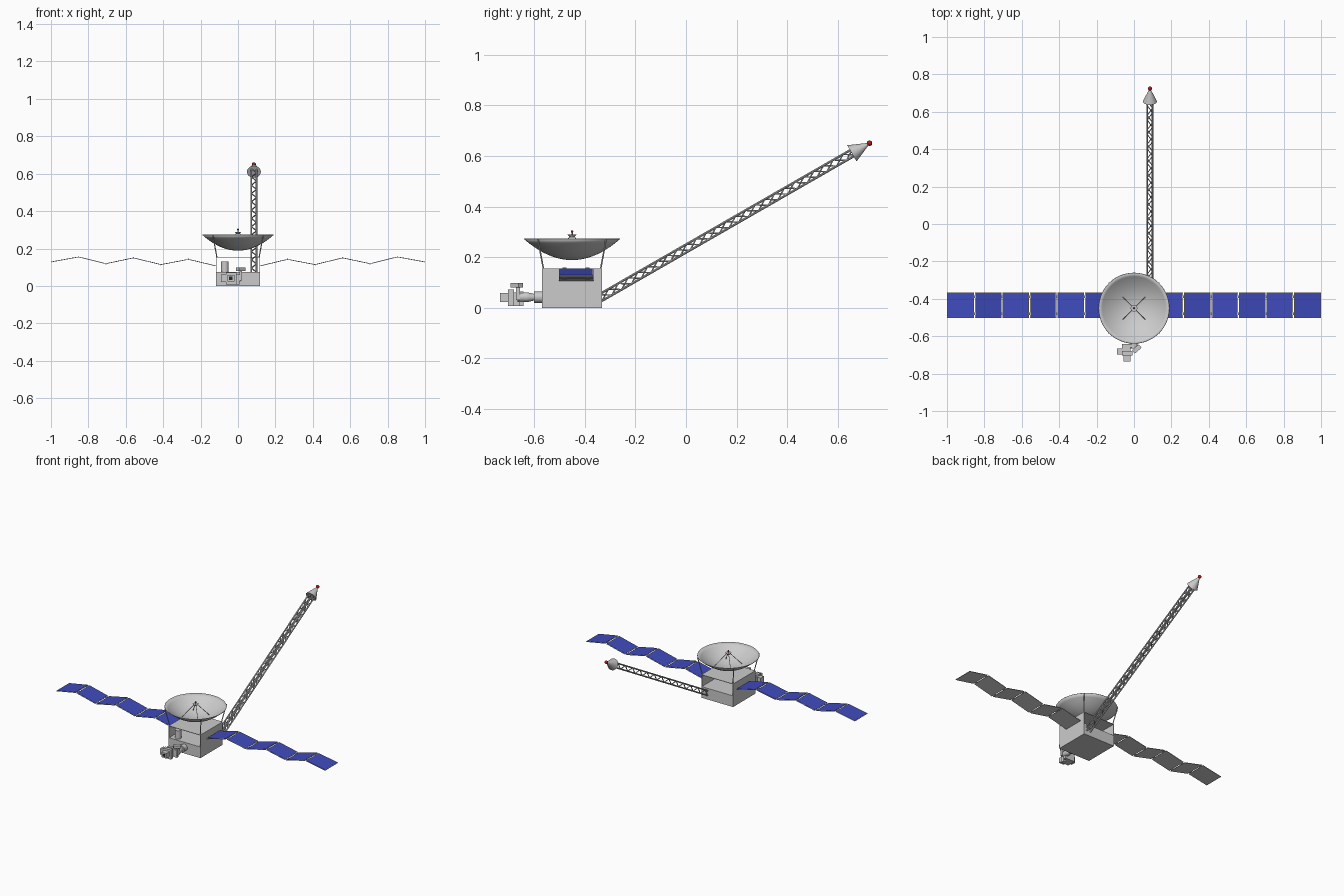
import bpy, bmesh, math
from mathutils import Vector, Matrix

if "Cube" in bpy.data.objects:
    bpy.data.objects.remove(bpy.data.objects["Cube"])


def material(name, rgb):
    m = bpy.data.materials.new(name)
    m.diffuse_color = (*rgb, 1)
    m.use_nodes = True
    m.node_tree.nodes["Principled BSDF"].inputs["Base Color"].default_value = m.diffuse_color
    return m


BLUE = material("cell_blue", (0.05, 0.07, 0.5))
RED = material("tip_red", (0.45, 0.01, 0.01))
DARK = material("lens_dark", (0.02, 0.02, 0.02))


def finish(name, bm, mat=None, smooth=False):
    me = bpy.data.meshes.new(name)
    bm.to_mesh(me)
    bm.free()
    ob = bpy.data.objects.new(name, me)
    bpy.context.collection.objects.link(ob)
    if mat:
        me.materials.append(mat)
    if smooth:
        bpy.ops.object.select_all(action='DESELECT')
        ob.select_set(True)
        bpy.context.view_layer.objects.active = ob
        bpy.ops.object.shade_smooth_by_angle(angle=math.radians(40))
    return ob


def add_box(bm, lo, hi):
    lo, hi = Vector(lo), Vector(hi)
    bmesh.ops.create_cube(bm, size=1, matrix=Matrix.Translation((lo + hi) / 2) @ Matrix.Diagonal((*(hi - lo), 1)))


def add_rod(bm, a, b, r1, r2=None, sides=8):
    a, b = Vector(a), Vector(b)
    d = b - a
    m = Matrix.Translation((a + b) / 2) @ d.to_track_quat('Z', 'Y').to_matrix().to_4x4()
    bmesh.ops.create_cone(bm, cap_ends=True, segments=sides, radius1=r1,
                          radius2=r1 if r2 is None else r2, depth=d.length, matrix=m)


def boxes(name, items, mat=None):
    bm = bmesh.new()
    for lo, hi in items:
        add_box(bm, lo, hi)
    return finish(name, bm, mat)


def rods(name, items, mat=None, sides=8, smooth=True):
    bm = bmesh.new()
    for it in items:
        add_rod(bm, *it, sides=sides)
    return finish(name, bm, mat, smooth)


def ball(name, c, r, mat):
    bm = bmesh.new()
    bmesh.ops.create_uvsphere(bm, u_segments=16, v_segments=10, radius=r, matrix=Matrix.Translation(c))
    return finish(name, bm, mat, True)


CY, H = -0.45, 0.118      # body centre in y and half width

# Body: solid lower box, upper bay open to front and back
boxes("lower_body", [((-H, CY - H, 0), (H, CY + H, 0.075))])
boxes("upper_bay", [((-H, CY - H, 0.075), (-H + 0.003, CY + H, 0.155)),
                    ((H - 0.003, CY - H, 0.075), (H, CY + H, 0.155)),
                    ((-H, CY - H, 0.152), (H, CY + H, 0.155))])
rods("bay_canister", [((-0.07, -0.535, 0.075), (-0.07, -0.535, 0.13), 0.02)], sides=24)

# Folded solar wings: thin backing boards with blue cells and hinges
zs = [0.107, 0.142, 0.114, 0.15, 0.119, 0.155, 0.128]
Y0, Y1 = -0.502, -0.366
step = (1 - H) / 6
for side, label in ((1, "right"), (-1, "left")):
    boards, cells, hinges = bmesh.new(), bmesh.new(), bmesh.new()
    for i in range(6):
        a = Vector((side * (H + step * i), 0, zs[i]))
        b = Vector((side * (H + step * (i + 1)), 0, zs[i + 1]))
        d = (b - a).normalized()
        n = Vector((-d.z, 0, d.x)) * side
        p, q = a + d * (0.004 if i else 0), b - d * (0.004 if i < 5 else 0)
        for bm, inset, low, high in ((boards, 0, -0.002, 0.001), (cells, 0.003, 0.001, 0.0018)):
            vs = []
            for y in (Y0 + inset, Y1 - inset):
                for base, h in ((p + d * inset, low), (q - d * inset, low),
                                (q - d * inset, high), (p + d * inset, high)):
                    vs.append(bm.verts.new(base + n * h + Vector((0, y, 0))))
            bm.faces.new(vs[:4])
            bm.faces.new(vs[4:])
            for k in range(4):
                bm.faces.new((vs[k], vs[(k + 1) % 4], vs[4 + (k + 1) % 4], vs[4 + k]))
        if i:
            for y in (Y0 + 0.015, Y1 - 0.03):
                add_rod(hinges, a + Vector((0, y, 0)), a + Vector((0, y + 0.015, 0)), 0.004)
    for bm in (boards, cells):
        bmesh.ops.recalc_face_normals(bm, faces=bm.faces)
    finish(label + "_wing_boards", boards)
    finish(label + "_wing_cells", cells, BLUE)
    finish(label + "_wing_hinges", hinges)

# Dish: parabolic bowl spun around its axis, given a thin wall
N, R, ZB, ZR = 48, 0.189, 0.19, 0.273
bm = bmesh.new()
prof = [bm.verts.new((R * k / 10, 0, ZB + (ZR - ZB) * (k / 10) ** 2)) for k in range(11)]
edges = [bm.edges.new(e) for e in zip(prof, prof[1:])]
bmesh.ops.spin(bm, geom=prof + edges, cent=(0, 0, 0), axis=(0, 0, 1), angle=math.tau, steps=N)
bmesh.ops.remove_doubles(bm, verts=bm.verts, dist=0.0005)
bmesh.ops.recalc_face_normals(bm, faces=bm.faces)
bmesh.ops.translate(bm, verts=bm.verts, vec=(0, CY, 0))
dish = finish("dish", bm, smooth=True)
mod = dish.modifiers.new("wall", 'SOLIDIFY')
mod.thickness = 0.003
mod.offset = 0

# Dish supports and feed
corners = [(sx, sy) for sx in (-1, 1) for sy in (-1, 1)]
rods("dish_supports", [((sx * 0.113, CY + sy * 0.113, 0.154), (sx * 0.135, CY + sy * 0.135, 0.272), 0.003)
                       for sx, sy in corners])
rods("feed_struts", [((sx * 0.06, CY + sy * 0.06, 0.207), (sx * 0.008, CY + sy * 0.008, 0.283), 0.0018)
                     for sx, sy in corners], sides=6)
rods("feed_cup", [((0, CY, 0.277), (0, CY, 0.289), 0.007, 0.018),
                  ((0, CY, 0.289), (0, CY, 0.30), 0.003, 0.003)], sides=20)
ball("feed_tip", (0, CY, 0.301), 0.005, RED)

# Lattice mast: four rails with zigzag bracing, rising to the back
base, tip = Vector((0.085, -0.338, 0.040)), Vector((0.085, 0.665, 0.616))
axis = (tip - base).normalized()
u, v = Vector((1, 0, 0)), axis.cross(Vector((1, 0, 0)))
S, BAYS = 0.014, 26
ring = [u * S * a + v * S * b for a, b in ((1, 1), (-1, 1), (-1, -1), (1, -1))]
at = lambda t: base.lerp(tip, t)
rods("mast_rails", [(base + o, tip + o, 0.0045) for o in ring])
brace = []
for k in range(BAYS):
    for j in range(4):
        o1, o2 = ring[j], ring[(j + 1) % 4]
        if k % 2:
            o1, o2 = o2, o1
        brace.append((at(k / BAYS) + o1, at((k + 1) / BAYS) + o2, 0.0028))
rods("mast_bracing", brace, sides=6)
cone_base = Vector((0.085, 0.655, 0.610))
rods("mast_cone", [(cone_base, cone_base + axis * 0.078, 0.037, 0.003)], sides=32)
ball("mast_tip", cone_base + axis * 0.08, 0.011, RED)

# Front instrument arm with joints
rods("instrument_arm", [((0, -0.566, 0.042), (0, -0.60, 0.042), 0.022),
                        ((0, -0.60, 0.042), (0, -0.625, 0.042), 0.013, 0.019),
                        ((0, -0.625, 0.042), (0, -0.665, 0.042), 0.019)], sides=20)

# Camera head with its yoke
boxes("camera_yoke", [((-0.065, -0.702, 0.008), (-0.008, -0.68, 0.072)),
                      ((-0.065, -0.66, 0.008), (0.008, -0.642, 0.065)),
                      ((-0.065, -0.682, 0.008), (-0.02, -0.658, 0.06)),
                      ((-0.09, -0.698, 0.02), (-0.065, -0.665, 0.06))])
boxes("camera_housing", [((-0.056, -0.734, 0.024), (-0.020, -0.702, 0.058))])
boxes("camera_lens", [((-0.047, -0.735, 0.032), (-0.029, -0.733, 0.05))], DARK)
boxes("sensor_post", [((0.008, -0.672, 0.03), (0.022, -0.655, 0.085))])
bar = boxes("sensor_bar", [((-0.024, -0.012, -0.009), (0.024, 0.012, 0.009))])
bar.matrix_world = Matrix.Translation((0.015, -0.668, 0.09)) @ Matrix.Rotation(math.radians(40), 4, 'Z')
